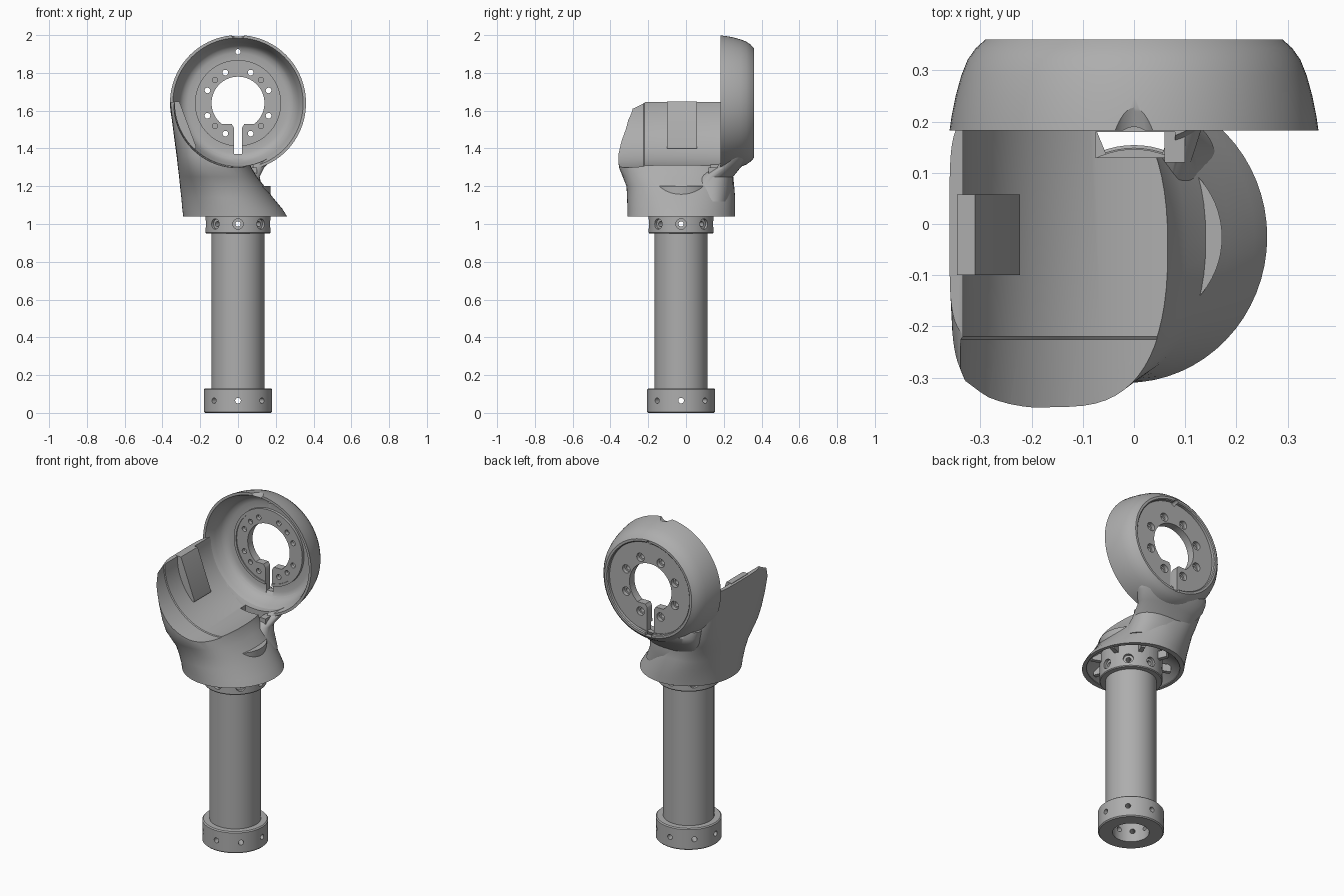
import bpy, bmesh
from math import sin, cos, pi, radians
from mathutils import Vector, Matrix

if "Cube" in bpy.data.objects:
    bpy.data.objects.remove(bpy.data.objects["Cube"])

grey = bpy.data.materials.new("satin grey")
grey.use_nodes = True
grey.diffuse_color = (0.42, 0.42, 0.42, 1)
grey.node_tree.nodes["Principled BSDF"].inputs["Base Color"].default_value = (0.42, 0.42, 0.42, 1)

PIVOT = Vector((0, 0, 1.64))       # centre of the ring
COLUMN = Vector((0, -0.026, 0))    # centre of the column


def finish(name, bm):
    bmesh.ops.recalc_face_normals(bm, faces=bm.faces)
    me = bpy.data.meshes.new(name)
    bm.to_mesh(me)
    bm.free()
    me.materials.append(grey)
    ob = bpy.data.objects.new(name, me)
    bpy.context.collection.objects.link(ob)
    return ob


def skin(name, rings, closed=False):
    """Join rings of points; either capped or closed into a loop."""
    bm = bmesh.new()
    loops = [[bm.verts.new(p) for p in ring] for ring in rings]
    n = len(loops[0])
    pairs = list(zip(loops, loops[1:])) + ([(loops[-1], loops[0])] if closed else [])
    for a, b in pairs:
        for i in range(n):
            j = (i + 1) % n
            bm.faces.new((a[i], a[j], b[j], b[i]))
    if not closed:
        bm.faces.new(loops[0])
        bm.faces.new(loops[-1])
    return finish(name, bm)


def lathe(name, profile, centre, axis="Z", closed=True, n=64):
    """Spin (radius, height) points round an axis."""
    def at(r, h, a):
        x, y = r * cos(a), r * sin(a)
        return centre + Vector((x, y, h) if axis == "Z" else (x, h, y))
    return skin(name, [[at(r, h, 2 * pi * i / n) for i in range(n)] for r, h in profile], closed)


def loft(name, sections, n=64):
    """Rounded sections: z, x0, x1, y0, y1, squareness of the -x side."""
    rings = []
    for z, x0, x1, y0, y1, k in sections:
        ring = []
        for i in range(n):
            c, s = cos(2 * pi * i / n), sin(2 * pi * i / n)
            e = 2 / (k if c < 0 else min(k, 2.4))
            u = abs(c) ** e * (1 if c > 0 else -1)
            v = abs(s) ** e * (1 if s > 0 else -1)
            ring.append(((x0 + x1) / 2 + u * (x1 - x0) / 2, (y0 + y1) / 2 + v * (y1 - y0) / 2, z))
        rings.append(ring)
    return skin(name, rings)


def prism(name, points, y0, y1):
    return skin(name, [[(x, y, z) for x, z in points] for y in (y0, y1)])


def box(name, x0, x1, y0, y1, z0, z1):
    return prism(name, [(x0, z0), (x1, z0), (x1, z1), (x0, z1)], y0, y1)


def rods(name, items, n=20):
    """Cylinders given as start, end, radius."""
    bm = bmesh.new()
    for a, b, r in items:
        a, d = Vector(a), Vector(b) - Vector(a)
        m = Matrix.Translation(a + d / 2) @ d.to_track_quat("Z", "Y").to_matrix().to_4x4()
        bmesh.ops.create_cone(bm, cap_ends=True, segments=n, radius1=r, radius2=r,
                              depth=d.length, matrix=m)
    return finish(name, bm)


def cut(ob, *cutters):
    bpy.context.view_layer.objects.active = ob
    for c in cutters:
        mod = ob.modifiers.new("cut", "BOOLEAN")
        mod.operation, mod.solver, mod.object = "DIFFERENCE", "EXACT", c
        bpy.ops.object.modifier_apply(modifier=mod.name)


def radial_holes(z, r0, r1, radius):
    dirs = [Vector((cos(i * pi / 4), sin(i * pi / 4), 0)) for i in range(8)]
    up = COLUMN + Vector((0, 0, z))
    return rods("hole_cutter", [(up + d * r0, up + d * r1, radius) for d in dirs])


def ring_holes(angles, dist, y0, y1, radius):
    items = []
    for a in angles:
        p = PIVOT + Vector((dist * cos(radians(a)), 0, dist * sin(radians(a))))
        items.append((p + Vector((0, y0, 0)), p + Vector((0, y1, 0)), radius))
    return rods("hole_cutter", items)


# Column: bottom collar, tube and mounting hub
collar = lathe("bottom_collar", [(.1, 0), (.174, 0), (.18, .006), (.18, .124), (.174, .13), (.1, .13)], COLUMN)
tube = lathe("column_tube", [(.1, .12), (.14, .12), (.14, .96), (.1, .96)], COLUMN)
hub = lathe("mounting_hub", [(.1, .95), (.168, .95), (.172, .955), (.172, 1.2), (.1, 1.2)], COLUMN)
cutters = [radial_holes(.065, .06, .25, .015), radial_holes(1, .06, .25, .014),
           radial_holes(1, .155, .25, .028)]
cut(collar, cutters[0])
cut(hub, *cutters[1:])

# Shield body, swept up from a round base
body = loft("shield_body", [
    (1.04, -.29, .26, -.31, .26, 2), (1.08, -.295, .235, -.31, .26, 2),
    (1.14, -.30, .185, -.312, .26, 2.1), (1.20, -.307, .14, -.315, .255, 2.3),
    (1.25, -.312, .10, -.335, .25, 2.6), (1.30, -.318, .07, -.355, .26, 3),
    (1.36, -.325, .05, -.36, .27, 3.5), (1.45, -.337, 0, -.357, .26, 4),
    (1.55, -.35, -.05, -.342, .25, 5), (1.61, -.357, -.1, -.315, .24, 5),
    (1.645, -.36, -.12, -.23, .22, 5)])

# Neck flaring into the back of the ring
neck = loft("ring_neck", [
    (1.12, -.22, .16, 0, .23, 2.4), (1.20, -.24, .125, 0, .25, 2.5),
    (1.25, -.24, .115, .05, .25, 2.5), (1.30, -.24, .14, .15, .29, 2.5),
    (1.34, -.26, .18, .18, .33, 2.5), (1.38, -.27, .20, .18, .345, 2.5),
    (1.42, -.28, .2, .2, .33, 2.5)])

# Cuts: cradle, hollow underside and gap in front of the ring
cradle = lathe("cradle_cutter", [(.343, -.6), (.343, -.36), (.338, -.225), (.334, -.22), (.334, .2),
                                 (.32, .27), (.27, .31), (.27, .6)], PIVOT, "Y", closed=False, n=96)
hollow = lathe("hollow_cutter", [(.255, 1.0), (.255, 1.045), (.16, 1.12)],
               Vector((-.015, -.025, 0)), closed=False)
gap = box("gap_cutter", -.075, .08, .13, .18, 1, 1.4)
cut(body, cradle, hollow, gap)
cut(neck, cradle, gap)
cutters += [cradle, hollow, gap]

# Ribs under the base
for i in range(8):
    rib = box("base_rib", .15, .225, -.012, .012, 1.045, 1.09)
    rib.data.transform(Matrix.Translation(COLUMN) @ Matrix.Rotation((i + .5) * pi / 4, 4, "Z"))

# Pad on the inside of the shield and small bracket by the slot
prism("shield_pad", [(-.345, 1.648), (-.31, 1.648), (-.222, 1.412), (-.222, 1.40), (-.26, 1.40),
                     (-.32, 1.5)], -.1, .058)
box("slot_bracket", .06, .1, .12, .19, 1.235, 1.30)

# Ring: bowl open to the front, plate recessed at the back
ring = lathe("bearing_ring", [
    (.36, .182), (.356, .21), (.348, .25), (.337, .29), (.325, .32), (.309, .343), (.29, .36),
    (.277, .36), (.272, .355), (.272, .338), (.05, .338), (.05, .292), (.213, .292), (.213, .286),
    (.228, .286), (.228, .303), (.265, .303), (.29, .295), (.308, .275), (.322, .24), (.336, .2),
    (.345, .182)], PIVOT, "Y", n=96)

# Keyed centre opening with slot below
w, base = .022, radians(232)
arc = [(.14 * cos(a), 1.64 + .14 * sin(a))
       for a in (radians(-52) + i * (base - radians(-52)) / 40 for i in range(41))]
opening = prism("opening_cutter", arc + [(-w - .012, arc[-1][1]), (-w, 1.51), (-w, 1.35),
                                         (w, 1.35), (w, 1.51), (w + .012, arc[0][1])], .15, .5)
through = [q + d for q in (0, 90, 180, 270) for d in (22.5, 67.5)]
notch = lathe("notch_cutter", [(.05, .17), (.035, .22), (.004, .31)],
              Vector((0, 0, 2.025)), "Y", closed=False, n=24)
ring_cutters = [opening, notch,
                ring_holes(through, .175, .2, .5, .015),
                ring_holes(through, .175, .315, .5, .025),
                ring_holes((45, 135, 225, 315), .172, .2, .315, .014),
                ring_holes((90,), .272, .2, .5, .014)]
cut(ring, *ring_cutters)
cutters += ring_cutters

for c in cutters:
    bpy.data.objects.remove(c)

# Smooth curved surfaces, keep edges crisp
for ob in bpy.context.collection.objects:
    if ob.type == "MESH" and ob.data.materials and ob.data.materials[0] == grey:
        bpy.ops.object.select_all(action="DESELECT")
        ob.select_set(True)
        bpy.context.view_layer.objects.active = ob
        bpy.ops.object.shade_smooth_by_angle(angle=radians(32))
